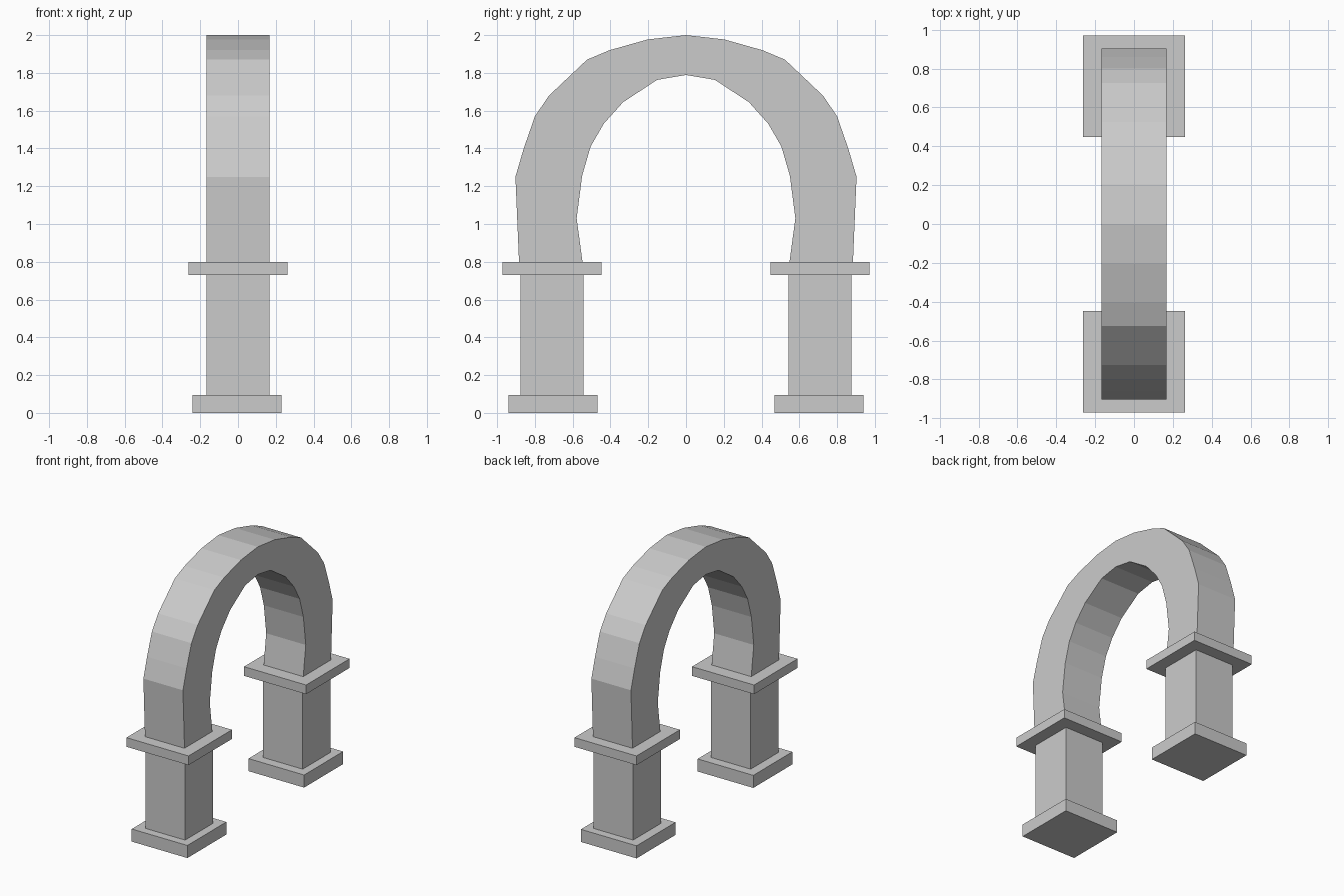
import bpy, bmesh

if "Cube" in bpy.data.objects:
    bpy.data.objects.remove(bpy.data.objects["Cube"])

def box(name, cx, cy, half, z0, z1):
    bpy.ops.mesh.primitive_cube_add(size=1, location=(cx, cy, (z0 + z1) / 2))
    o = bpy.context.object
    o.name = name
    o.scale = (2 * half, 2 * half, z1 - z0)
    return o

# Two pillars: plinth, shaft and capital on each side
for side, tag in ((-1, "front"), (1, "back")):
    box(tag + "_plinth", -0.005, side * 0.704, 0.235, 0.0, 0.096)
    box(tag + "_shaft", 0, side * 0.709, 0.167, 0.096, 0.73)
    box(tag + "_capital", 0, side * 0.709, 0.262, 0.73, 0.80)

# Arch: half profile (y, z) from springing to crown, mirrored and extruded along x
outer = [(0.884, 0.80), (0.903, 1.25), (0.859, 1.40), (0.80, 1.57), (0.725, 1.68),
         (0.524, 1.87), (0.405, 1.92), (0.203, 1.977)]
inner = [(0.548, 0.80), (0.579, 1.03), (0.55, 1.255), (0.505, 1.41), (0.436, 1.53),
         (0.333, 1.645), (0.153, 1.763)]

def full(half, crown):
    return half + [(0, crown)] + [(-y, z) for y, z in reversed(half)]

profile = full(outer, 2.0) + full(inner, 1.789)[::-1]
depth = 0.167
bm = bmesh.new()
face = bm.faces.new([bm.verts.new((-depth, y, z)) for y, z in profile])
ext = bmesh.ops.extrude_face_region(bm, geom=[face])
bmesh.ops.translate(bm, vec=(2 * depth, 0, 0),
                    verts=[g for g in ext["geom"] if isinstance(g, bmesh.types.BMVert)])
bmesh.ops.recalc_face_normals(bm, faces=bm.faces)
mesh = bpy.data.meshes.new("arch")
bm.to_mesh(mesh)
bm.free()
bpy.context.collection.objects.link(bpy.data.objects.new("arch", mesh))
